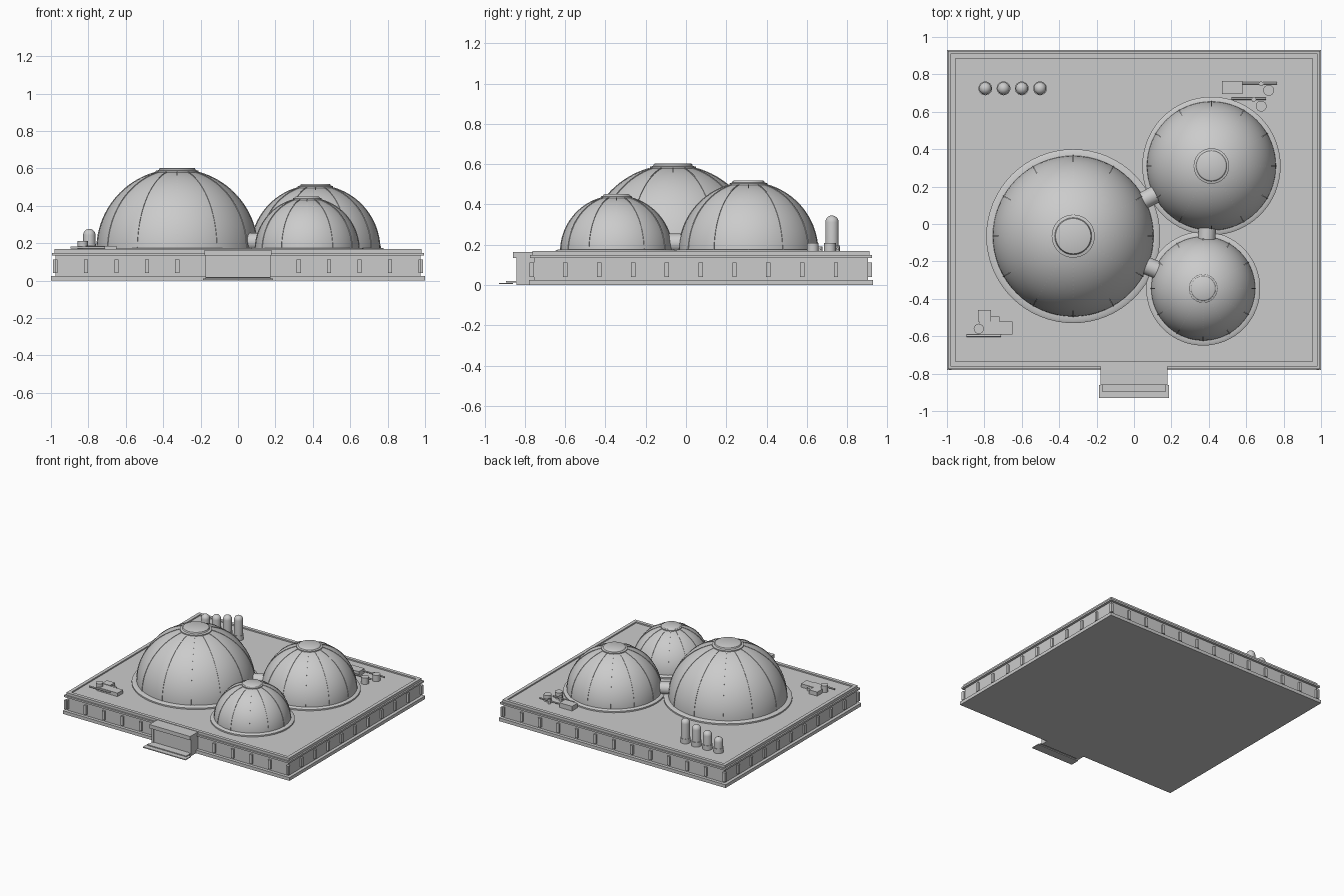
import bpy, bmesh, math
from math import sin, cos, pi
from mathutils import Vector

if "Cube" in bpy.data.objects:
    bpy.data.objects.remove(bpy.data.objects["Cube"])

grey = bpy.data.materials.new("pale_grey")
grey.use_nodes = True
grey.diffuse_color = (0.6, 0.6, 0.6, 1)
grey.node_tree.nodes["Principled BSDF"].inputs["Base Color"].default_value = (0.6, 0.6, 0.6, 1)


def finish(bm, name, smooth=False):
    bmesh.ops.recalc_face_normals(bm, faces=bm.faces)
    mesh = bpy.data.meshes.new(name)
    bm.to_mesh(mesh)
    bm.free()
    mesh.materials.append(grey)
    ob = bpy.data.objects.new(name, mesh)
    bpy.context.collection.objects.link(ob)
    if smooth:
        bpy.ops.object.select_all(action="DESELECT")
        ob.select_set(True)
        bpy.context.view_layer.objects.active = ob
        bpy.ops.object.shade_smooth_by_angle(angle=math.radians(35))
    return ob


def add_box(bm, x0, x1, y0, y1, z0, z1):
    verts = bmesh.ops.create_cube(bm, size=1)["verts"]
    for v in verts:
        v.co = Vector(((x0 + x1) / 2 + v.co.x * (x1 - x0),
                       (y0 + y1) / 2 + v.co.y * (y1 - y0),
                       (z0 + z1) / 2 + v.co.z * (z1 - z0)))


def box(name, *bounds):
    bm = bmesh.new()
    add_box(bm, *bounds)
    return finish(bm, name)


def lathe(name, profile, centre, steps=32):
    """Spin a (radius, z) profile about a vertical axis."""
    bm = bmesh.new()
    rings = []
    for r, z in profile:
        if r < 1e-5:
            rings.append([bm.verts.new((centre[0], centre[1], z))] * steps)
        else:
            rings.append([bm.verts.new((centre[0] + r * cos(2 * pi * i / steps),
                                        centre[1] + r * sin(2 * pi * i / steps), z))
                          for i in range(steps)])
    for a, b in zip(rings, rings[1:]):
        for i in range(steps):
            j = (i + 1) % steps
            quad = list(dict.fromkeys((a[i], a[j], b[j], b[i])))
            if len(quad) > 2:
                bm.faces.new(quad)
    return finish(bm, name, True)


def rod(name, a, b, radius, steps=16):
    a, b = Vector(a), Vector(b)
    bm = bmesh.new()
    turn = (b - a).to_track_quat("Z", "Y").to_matrix().to_4x4()
    turn.translation = (a + b) / 2
    bmesh.ops.create_cone(bm, cap_ends=True, segments=steps, radius1=radius,
                          radius2=radius, depth=(b - a).length, matrix=turn)
    return finish(bm, name, True)


# Platform: plinth, wall, cornice and deck
Y0, Y1 = -0.78, 0.93
DECK = 0.158


def slab(name, inset, z0, z1):
    return box(name, -1 + inset, 1 - inset, Y0 + inset, Y1 - inset, z0, z1)


slab("plinth", 0, 0, 0.026)
slab("wall", 0.025, 0.026, 0.134)
slab("cornice", 0.006, 0.134, 0.148)
slab("deck", 0.018, 0.148, DECK)

bm = bmesh.new()
for s in (-1, 1):
    add_box(bm, *sorted((s * 0.982, s * 0.955)), Y0 + 0.018, Y1 - 0.018, DECK, 0.168)
for y in (Y0 + 0.018, Y1 - 0.045):
    add_box(bm, -0.955, 0.955, y, y + 0.027, DECK, 0.168)
finish(bm, "parapet")

# Wall posts on all four sides
bm = bmesh.new()
for i in range(13):
    x = -0.975 + i * 0.1625
    for y in (Y0 + 0.018, Y1 - 0.018):
        add_box(bm, x - 0.011, x + 0.011, y - 0.007, y + 0.007, 0.04, 0.112)
for i in range(11):
    y = -0.767 + i * 0.168
    for x in (-0.982, 0.982):
        add_box(bm, x - 0.007, x + 0.007, y - 0.011, y + 0.011, 0.04, 0.112)
finish(bm, "wall_posts")

# Entrance porch and steps
box("porch", -0.165, 0.165, -0.835, -0.74, 0, 0.135)
box("porch_roof", -0.18, 0.18, -0.86, -0.74, 0.135, 0.165)
for s in (-1, 1):
    box("porch_pier", *sorted((s * 0.155, s * 0.175)), -0.842, -0.75, 0, 0.135)
box("upper_step", -0.17, 0.17, -0.895, -0.83, 0.013, 0.02)
box("lower_step", -0.188, 0.188, -0.93, -0.86, 0.004, 0.011)

# Domes: base ring, shell, ribs and crown
domes = [("large", (-0.325, -0.065), 0.43, 0.465, 0.115),
         ("medium", (0.414, 0.31), 0.345, 0.37, 0.095),
         ("small", (0.37, -0.345), 0.278, 0.305, 0.077)]
SPRING = 0.165
for label, c, r, ring, crown in domes:
    lathe(label + "_dome_ring", [(0, DECK), (ring, DECK), (ring, 0.169),
                                 (ring - 0.013, 0.176), (r - 0.01, 0.176)], c, 64)
    arc = [(r * cos(pi / 2 * i / 24), SPRING + r * sin(pi / 2 * i / 24)) for i in range(24)]
    lathe(label + "_dome", arc + [(0, SPRING + r)], c, 64)

    low = SPRING + math.sqrt(r * r - crown * crown)
    top = SPRING + r + 0.008
    lathe(label + "_crown", [(crown * 0.9, low - 0.01), (crown, low - 0.002), (crown, low + 0.008),
                             (crown * 0.86, low + 0.012), (crown * 0.82, top - 0.002),
                             (crown * 0.78, top), (0, top)], c, 48)

    bm = bmesh.new()
    last = math.acos(crown / r)
    for k in range(12):
        a = k * pi / 6
        out, side = Vector((cos(a), sin(a), 0)), Vector((-sin(a), cos(a), 0))
        prev = None
        for i in range(21):
            t = last * i / 20
            loop = []
            for rad, w in ((r - 0.006, -1), (r + 0.003, -1), (r + 0.003, 1), (r - 0.006, 1)):
                p = out * rad * cos(t) + side * w * 0.003
                loop.append(bm.verts.new((c[0] + p.x, c[1] + p.y, SPRING + rad * sin(t))))
            if prev:
                for j in range(4):
                    n = (j + 1) % 4
                    bm.faces.new((prev[j], prev[n], loop[n], loop[j]))
            prev = loop
    finish(bm, label + "_dome_ribs")

# Tunnels joining the domes
for i, j in ((0, 1), (0, 2), (1, 2)):
    a, b = Vector(domes[i][1]), Vector(domes[j][1])
    d = (b - a).normalized()
    p, q = a + d * (domes[i][2] - 0.03), b - d * (domes[j][2] - 0.03)
    rod("tunnel", (p.x, p.y, 0.208), (q.x, q.y, 0.208), 0.047, 24)

# Row of storage tanks, rising in height
for i in range(4):
    top, r = 0.277 + 0.0227 * i, 0.033
    c = (-0.795 + 0.0975 * i, 0.725)
    cap = [(r * cos(k * pi / 12), top - r + r * sin(k * pi / 12)) for k in range(6)]
    lathe("tank", [(0, DECK), (r, DECK)] + cap + [(0, top)], c, 24)
    lathe("tank_collar", [(0, DECK), (r + 0.004, DECK), (r + 0.004, 0.195), (r - 0.002, 0.195)], c, 24)

# Deck machinery: front right
box("front_machine_body", -0.83, -0.65, -0.59, -0.52, DECK, 0.186)
box("front_machine_block", -0.835, -0.765, -0.52, -0.46, DECK, 0.19)
box("front_machine_step", -0.765, -0.72, -0.52, -0.495, DECK, 0.18)
rod("front_vent", (-0.83, -0.56, DECK), (-0.83, -0.56, 0.212), 0.027)
rod("front_pipe", (-0.895, -0.597, 0.178), (-0.71, -0.597, 0.178), 0.006)

# Deck machinery: back left
box("back_machine_body", 0.47, 0.58, 0.695, 0.765, DECK, 0.195)
for x, y in ((0.72, 0.715), (0.68, 0.63)):
    rod("back_vent", (x, y, DECK), (x, y, 0.208), 0.029)
    rod("back_vent_stub", (x - 0.04, y + 0.035, DECK), (x - 0.04, y + 0.035, 0.192), 0.012)
for x0, x1, y in ((0.58, 0.765, 0.753), (0.52, 0.705, 0.67)):
    rod("back_pipe", (x0, y, 0.18), (x1, y, 0.18), 0.006)
